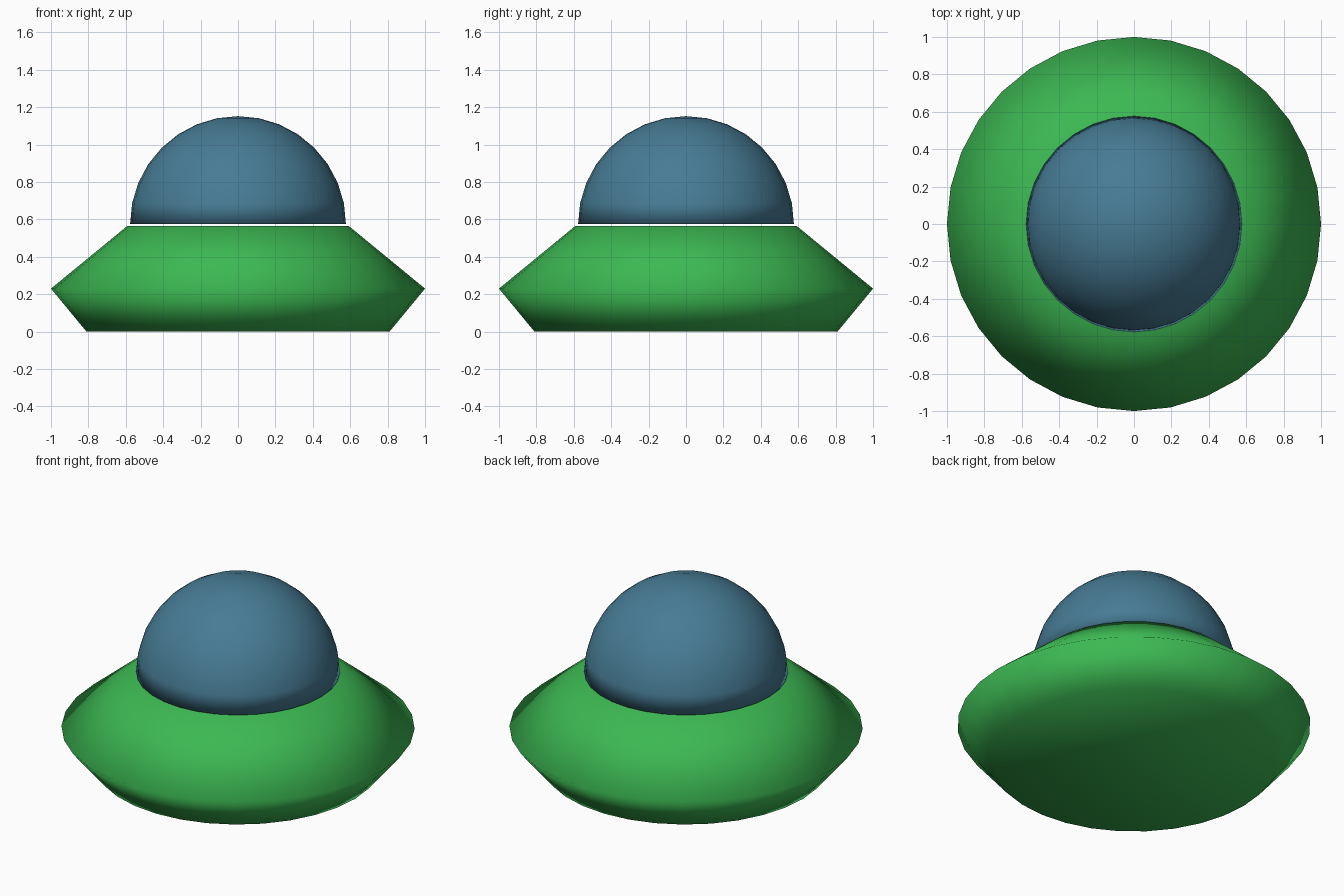
import bpy, bmesh, math

if "Cube" in bpy.data.objects:
    bpy.data.objects.remove(bpy.data.objects["Cube"])

SIDES = 32


def material(name, color):
    m = bpy.data.materials.new(name)
    m.diffuse_color = (*color, 1.0)
    m.use_nodes = True
    m.node_tree.nodes["Principled BSDF"].inputs["Base Color"].default_value = m.diffuse_color
    return m


def lathe(name, profile, mat):
    """Revolve (radius, z) points, bottom to top; open ends are capped."""
    bm = bmesh.new()
    rings = []
    for r, z in profile:
        if r < 1e-4:
            rings.append([bm.verts.new((0, 0, z))])
        else:
            rings.append([bm.verts.new((r * math.cos(2 * math.pi * i / SIDES),
                                        r * math.sin(2 * math.pi * i / SIDES), z))
                          for i in range(SIDES)])
    for a, b in zip(rings, rings[1:]):
        for i in range(SIDES):
            j = (i + 1) % SIDES
            if len(b) == 1:
                bm.faces.new((a[i], a[j], b[0]))
            else:
                bm.faces.new((a[i], a[j], b[j], b[i]))
    for ring in (rings[0], rings[-1]):
        if len(ring) > 1:
            bm.faces.new(ring)
    bmesh.ops.recalc_face_normals(bm, faces=bm.faces)
    for f in bm.faces:
        f.smooth = True
    mesh = bpy.data.meshes.new(name)
    bm.to_mesh(mesh)
    bm.free()
    mesh.materials.append(mat)
    obj = bpy.data.objects.new(name, mesh)
    bpy.context.collection.objects.link(obj)
    return obj


green = material("green", (0.045, 0.48, 0.085))
blue = material("slate blue", (0.063, 0.2, 0.3))

# Saucer body with a pointed rim
lathe("saucer_body", [(0.81, 0.0), (1.0, 0.23), (0.592, 0.565)], green)

# Half-sphere dome hovering just above the body
R, BASE = 0.577, 0.575
lathe("dome", [(R * math.cos(math.pi / 2 * k / 8), BASE + R * math.sin(math.pi / 2 * k / 8))
               for k in range(9)], blue)
